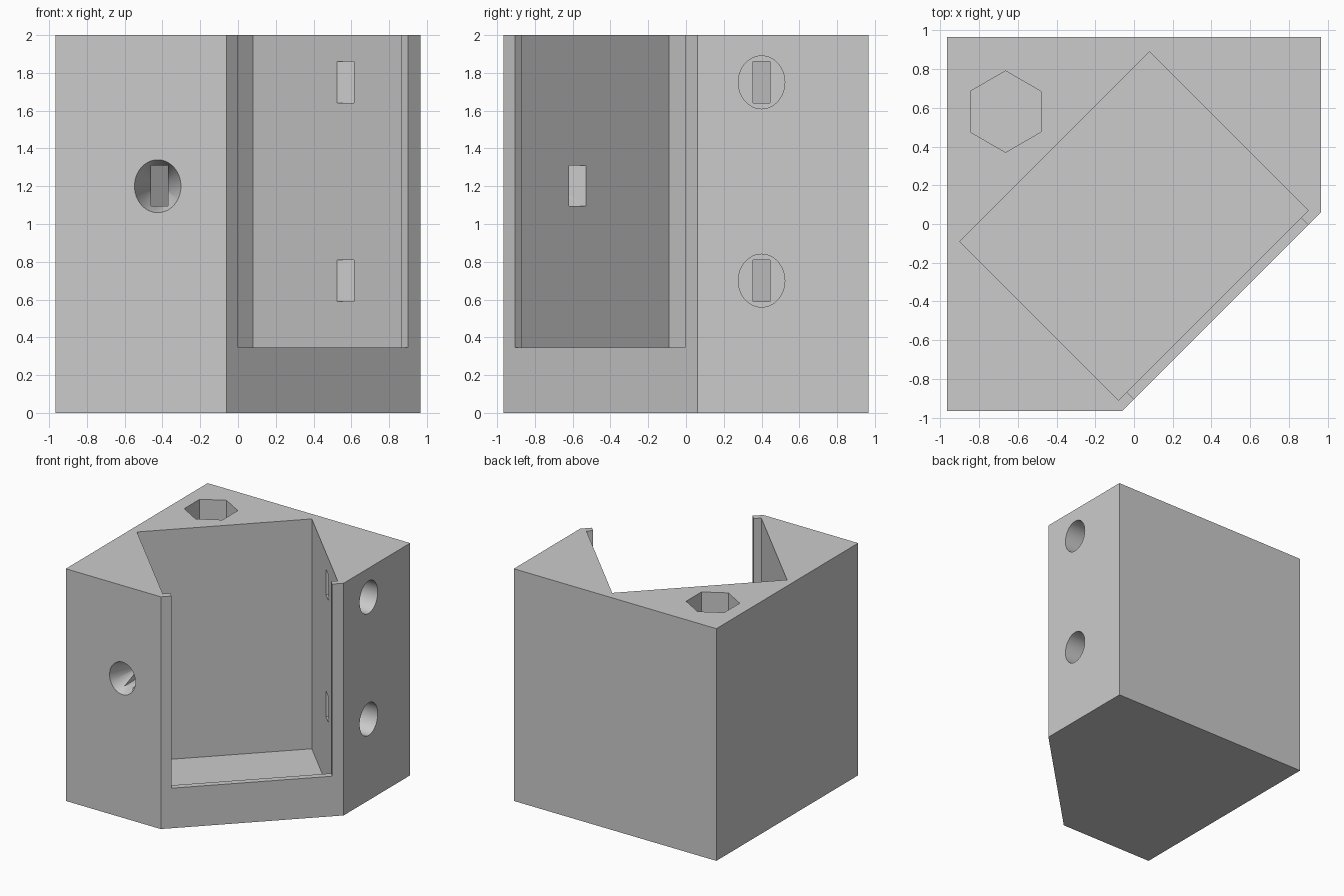
import bpy
import bmesh
import math
from mathutils import Matrix, Vector

cube = bpy.data.objects.get("Cube")
if cube:
    bpy.data.objects.remove(cube, do_unlink=True)

HEIGHT = 2.0
HALF = 0.965
FLOOR = 0.02
SILL = 0.345

grey = bpy.data.materials.new("plain grey")
grey.use_nodes = True
GREY = (0.6, 0.6, 0.6, 1)
grey.diffuse_color = GREY
grey.node_tree.nodes["Principled BSDF"].inputs["Base Color"].default_value = GREY


def finish(name, bm):
    bmesh.ops.recalc_face_normals(bm, faces=bm.faces)
    mesh = bpy.data.meshes.new(name)
    bm.to_mesh(mesh)
    bm.free()
    mesh.materials.append(grey)
    obj = bpy.data.objects.new(name, mesh)
    bpy.context.collection.objects.link(obj)
    return obj


def prism(name, outline, z0, z1):
    """Extrude a plan outline between two heights."""
    bm = bmesh.new()
    face = bm.faces.new([bm.verts.new((x, y, z0)) for x, y in outline])
    top = bmesh.ops.extrude_face_region(bm, geom=[face])["geom"]
    verts = [v for v in top if isinstance(v, bmesh.types.BMVert)]
    bmesh.ops.translate(bm, verts=verts, vec=(0, 0, z1 - z0))
    return finish(name, bm)


def box(name, x, y, z):
    return prism(name, [(x[0], y[0]), (x[1], y[0]), (x[1], y[1]), (x[0], y[1])], *z)


def round_hole(name, start, direction, depth, across, high, tip):
    """Oval bore from start along direction; tip scales the far end."""
    bm = bmesh.new()
    bmesh.ops.create_cone(bm, cap_ends=True, segments=64, radius1=1, radius2=tip, depth=depth)
    turn = Vector(direction).to_track_quat("Z", "Y").to_matrix().to_4x4()
    centre = Vector(start) + Vector(direction) * depth / 2
    bmesh.ops.transform(bm, verts=bm.verts, matrix=Matrix.Translation(centre)
                        @ turn @ Matrix.Diagonal((across, high, 1, 1)))
    return finish(name, bm)


# Block with one corner cut off
body = prism("holder_body", [(-HALF, -HALF), (-0.06, -HALF), (HALF, 0.06),
                             (HALF, HALF), (-HALF, HALF)], 0, HEIGHT)

# Turned pocket and the opening through the diagonal wall
cutters = [
    prism("pocket", [(0.08, 0.89), (-0.9, -0.09), (-0.08, -0.91), (0.9, 0.07)], FLOOR, 2.2),
    prism("diagonal_opening", [(-0.1, -0.805), (0.1, -1.005), (1.0, -0.105), (0.8, 0.095)],
          SILL, 2.3),
]

# Hexagonal socket in the back corner
hexagon = [(-0.663 + 0.21 * math.sin(i * math.pi / 3),
            0.58 + 0.21 * math.cos(i * math.pi / 3)) for i in range(6)]
cutters.append(prism("hex_socket", hexagon, FLOOR, 2.2))

# Tapered front hole with its slot into the pocket
cutters.append(round_hole("front_hole", (-0.425, -HALF, 1.2), (0, 1, 0), 0.38, 0.123, 0.14, 0.02))
cutters.append(box("front_slot", (-0.46, -0.37), (-0.935, -0.45), (1.095, 1.31)))

# Two side holes with slots into the pocket
for z in (0.7, 1.75):
    cutters.append(round_hole("side_hole", (1.1, 0.4, z), (-1, 0, 0), 0.38, 0.123, 0.14, 1))
    cutters.append(box("side_slot", (0.45, 0.85), (0.355, 0.445), (z - 0.11, z + 0.11)))

# Cut every opening
bpy.ops.object.select_all(action="DESELECT")
bpy.context.view_layer.objects.active = body
body.select_set(True)
for cutter in cutters:
    cutter.hide_render = True
    cut = body.modifiers.new("cut", "BOOLEAN")
    cut.operation = "DIFFERENCE"
    cut.solver = "EXACT"
    cut.object = cutter
    bpy.ops.object.modifier_apply(modifier=cut.name)
    bpy.data.objects.remove(cutter, do_unlink=True)

bpy.ops.object.shade_smooth_by_angle(angle=math.radians(25))
